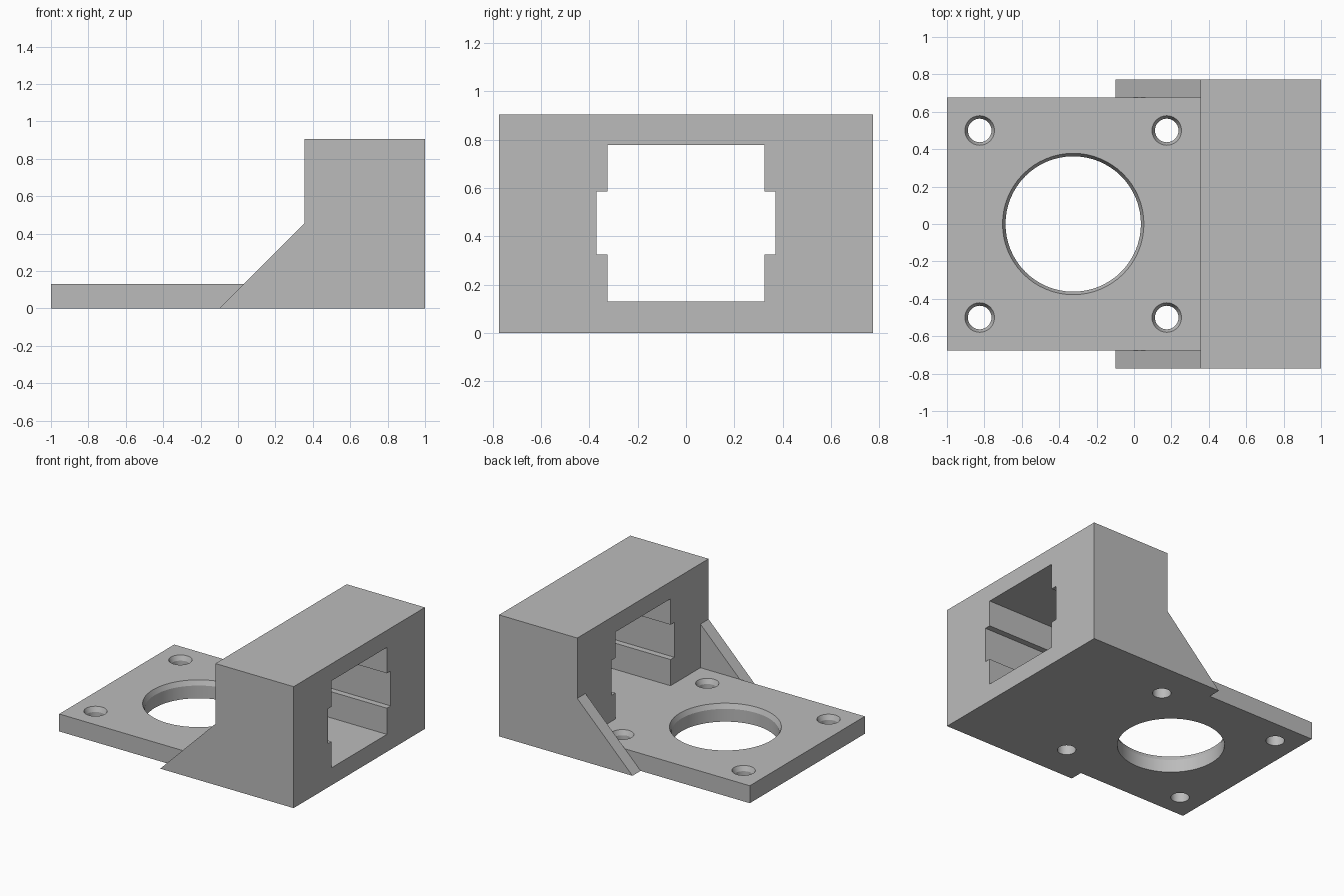
import bpy, bmesh
from math import cos, sin, pi, radians

cube = bpy.data.objects.get("Cube")
if cube:
    bpy.data.objects.remove(cube, do_unlink=True)

grey = bpy.data.materials.new("plain_grey")
grey.use_nodes = True
colour = (0.5, 0.5, 0.5, 1)
grey.diffuse_color = colour
grey.node_tree.nodes["Principled BSDF"].inputs["Base Color"].default_value = colour


def skin(name, rings):
    """Closed solid from a stack of matching vertex rings."""
    bm = bmesh.new()
    loops = [[bm.verts.new(p) for p in ring] for ring in rings]
    for a, b in zip(loops, loops[1:]):
        for i in range(len(a)):
            j = (i + 1) % len(a)
            bm.faces.new((a[i], a[j], b[j], b[i]))
    bm.faces.new(loops[0])
    bm.faces.new(loops[-1])
    bmesh.ops.recalc_face_normals(bm, faces=bm.faces)
    mesh = bpy.data.meshes.new(name)
    bm.to_mesh(mesh)
    bm.free()
    mesh.materials.append(grey)
    obj = bpy.data.objects.new(name, mesh)
    bpy.context.collection.objects.link(obj)
    return obj


def box(name, x0, x1, half_y, z0, z1):
    base = [(x0, -half_y), (x1, -half_y), (x1, half_y), (x0, half_y)]
    return skin(name, [[(x, y, z) for x, y in base] for z in (z0, z1)])


def lathe(name, x, y, profile, sides=64):
    angles = [2 * pi * i / sides for i in range(sides)]
    return skin(name, [[(x + r * cos(a), y + r * sin(a), z) for a in angles]
                       for r, z in profile])


def cut(target, cutter):
    cutter.hide_render = True
    mod = target.modifiers.new("cut", "BOOLEAN")
    mod.operation = "DIFFERENCE"
    mod.solver = "EXACT"
    mod.object = cutter
    bpy.context.view_layer.objects.active = target
    bpy.ops.object.modifier_apply(modifier=mod.name)
    bpy.data.objects.remove(cutter, do_unlink=True)


PLATE_TOP, PLATE_HALF = 0.13, 0.677
WALL_X, HALF_Y = 0.355, 0.773

# Housing with side gussets: one silhouette extruded across the width
outline = [(-0.1, 0), (1, 0), (1, 0.905), (WALL_X, 0.905), (WALL_X, 0.455)]
housing = skin("housing", [[(x, y, z) for x, z in outline] for y in (-HALF_Y, HALF_Y)])
cut(housing, box("gusset_gap", -0.4, WALL_X, PLATE_HALF, -0.2, 0.6))

# Through opening with a shallow groove on each side
half = [(0.325, PLATE_TOP), (0.325, 0.325), (0.37, 0.325),
        (0.37, 0.585), (0.325, 0.585), (0.325, 0.778)]
opening = half + [(-y, z) for y, z in reversed(half)]
cut(housing, skin("opening_cutter", [[(x, y, z) for y, z in opening] for x in (0.2, 1.2)]))

# Mounting plate with chamfered holes
plate = box("mounting_plate", -1, WALL_X, PLATE_HALF, 0, PLATE_TOP)


def chamfered_hole(x, y, radius, rim=0.016, depth=0.035):
    profile = [(radius, -0.1), (radius, PLATE_TOP - depth),
               (radius + rim, PLATE_TOP), (radius + 2 * rim, PLATE_TOP + depth)]
    cut(plate, lathe("hole_cutter", x, y, profile))


HOLE_X = -0.325
chamfered_hole(HOLE_X, 0, 0.362)
for sx in (-1, 1):
    for sy in (-1, 1):
        chamfered_hole(HOLE_X + sx * 0.5, sy * 0.5, 0.063)

# Smooth hole walls, crisp edges
bpy.ops.object.select_all(action="DESELECT")
plate.select_set(True)
bpy.context.view_layer.objects.active = plate
bpy.ops.object.shade_smooth_by_angle(angle=radians(20))
